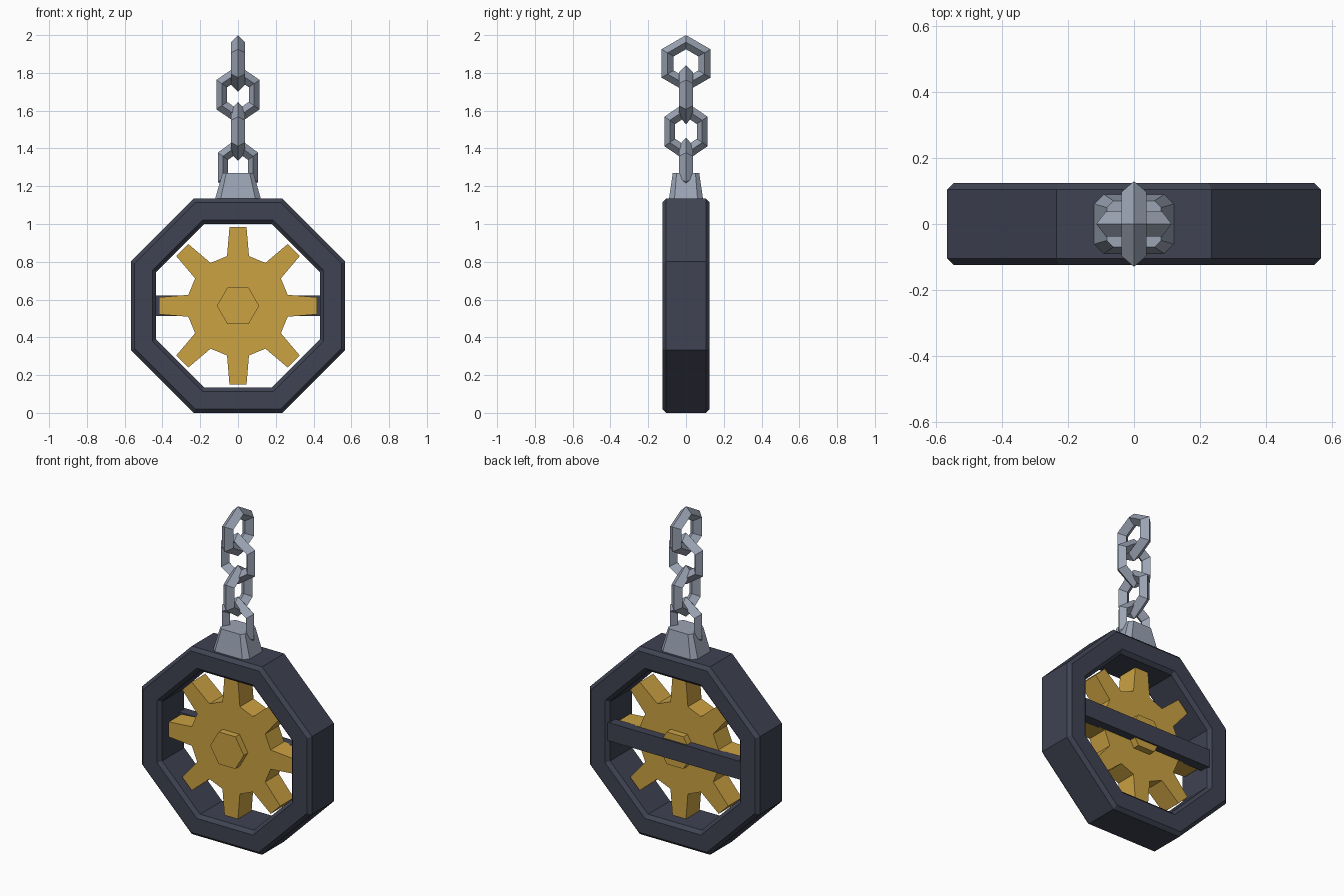
import bpy, bmesh
from math import sin, cos, tan, pi
from mathutils import Matrix

old = bpy.data.objects.get("Cube")
if old:
    bpy.data.objects.remove(old, do_unlink=True)


def material(name, rgb):
    m = bpy.data.materials.new(name)
    m.use_nodes = True
    m.diffuse_color = (*rgb, 1)
    bsdf = next(n for n in m.node_tree.nodes if n.type == 'BSDF_PRINCIPLED')
    bsdf.inputs["Base Color"].default_value = (*rgb, 1)
    return m


iron = material("dark iron", (0.05, 0.056, 0.085))
brass = material("brass", (0.6, 0.36, 0.055))
steel = material("pale steel", (0.33, 0.375, 0.46))


def finish(name, bm, mat, matrix=Matrix()):
    bmesh.ops.recalc_face_normals(bm, faces=bm.faces)
    mesh = bpy.data.meshes.new(name)
    bm.to_mesh(mesh)
    bm.free()
    mesh.materials.append(mat)
    obj = bpy.data.objects.new(name, mesh)
    obj.matrix_world = matrix
    bpy.context.scene.collection.objects.link(obj)
    return obj


def bridge(bm, loops):
    # Joins neighbouring closed loops with quads
    for a, b in loops:
        n = len(a)
        for i in range(n):
            j = (i + 1) % n
            bm.faces.new((a[i], a[j], b[j], b[i]))


def sweep(name, section, sides, start, mat, matrix):
    # Carries a (radius, y) section around the y axis
    bm = bmesh.new()
    rings = []
    for k in range(sides):
        t = start + 2 * pi * k / sides
        rings.append([bm.verts.new((r * cos(t), y, r * sin(t))) for r, y in section])
    bridge(bm, zip(rings, rings[1:] + rings[:1]))
    return finish(name, bm, mat, matrix)


def loft(name, lower, upper, mat, matrix=Matrix()):
    # Closed solid between two matching outlines
    bm = bmesh.new()
    a = [bm.verts.new(p) for p in lower]
    b = [bm.verts.new(p) for p in upper]
    bridge(bm, [(a, b)])
    bm.faces.new(a)
    bm.faces.new(b)
    return finish(name, bm, mat, matrix)


def plate(name, outline, y0, y1, mat, matrix):
    return loft(name, [(x, y0, z) for x, z in outline],
                [(x, y1, z) for x, z in outline], mat, matrix)


APOTHEM, DEPTH, CHAMFER = 0.567, 0.125, 0.02
hub_centre = Matrix.Translation((0, 0, APOTHEM))

# Octagonal frame with chamfered edges
outer, inner = APOTHEM, 0.433
half = [(inner + CHAMFER, DEPTH), (outer - CHAMFER, DEPTH), (outer, DEPTH - CHAMFER)]
section = [(inner, DEPTH - CHAMFER)] + half
section += [(r, -y) for r, y in reversed(section)]
section = [(r / cos(pi / 8), y) for r, y in section]
sweep("octagon_frame", section, 8, pi / 8, iron, hub_centre)

# Rear cross bar
bar = [(-0.445, -0.055), (0.445, -0.055), (0.445, 0.055), (-0.445, 0.055)]
plate("rear_bar", bar, 0.055, 0.115, iron, hub_centre)

# Gear with eight tapered teeth
outline = []
for k in range(8):
    t = k * pi / 4
    for r, w in ((0.263, -0.058), (0.418, -0.045), (0.418, 0.045), (0.263, 0.058)):
        outline.append((r * cos(t) - w * sin(t), r * sin(t) + w * cos(t)))
plate("gear", outline, -0.065, 0.065, brass, hub_centre)

# Hexagonal hub running through the gear
hexagon = [(0.112 * cos(k * pi / 3), 0.112 * sin(k * pi / 3)) for k in range(6)]
plate("hub", hexagon, -0.105, 0.105, brass, hub_centre)


# Tapered chain mount with cut corners
def cut_rectangle(x, y, c, z):
    return [(x, c - y, z), (x, y - c, z), (x - c, y, z), (c - x, y, z),
            (-x, y - c, z), (-x, c - y, z), (c - x, -y, z), (x - c, -y, z)]


loft("chain_mount", cut_rectangle(0.125, 0.092, 0.03, 1.12),
     cut_rectangle(0.082, 0.07, 0.02, 1.27), steel)

# Chain of six-sided links, alternately turned
R, r = 0.1125, 0.0375
diamond = [(R + r, 0), (R, r), (R - r, 0), (R, -r)]
links = [(1.30, 0.82, 1.04), (1.49, 0.88, 1.04), (1.685, 0.88, 1.04), (1.85, 1, 1)]
for i, (z, width, height) in enumerate(links):
    place = (Matrix.Translation((0, 0, z)) @ Matrix.Rotation(i % 2 * pi / 2, 4, 'Z')
             @ Matrix.Diagonal((width, 1, height, 1)))
    sweep(f"chain_link_{i + 1}", diamond, 6, pi / 2, steel, place)
